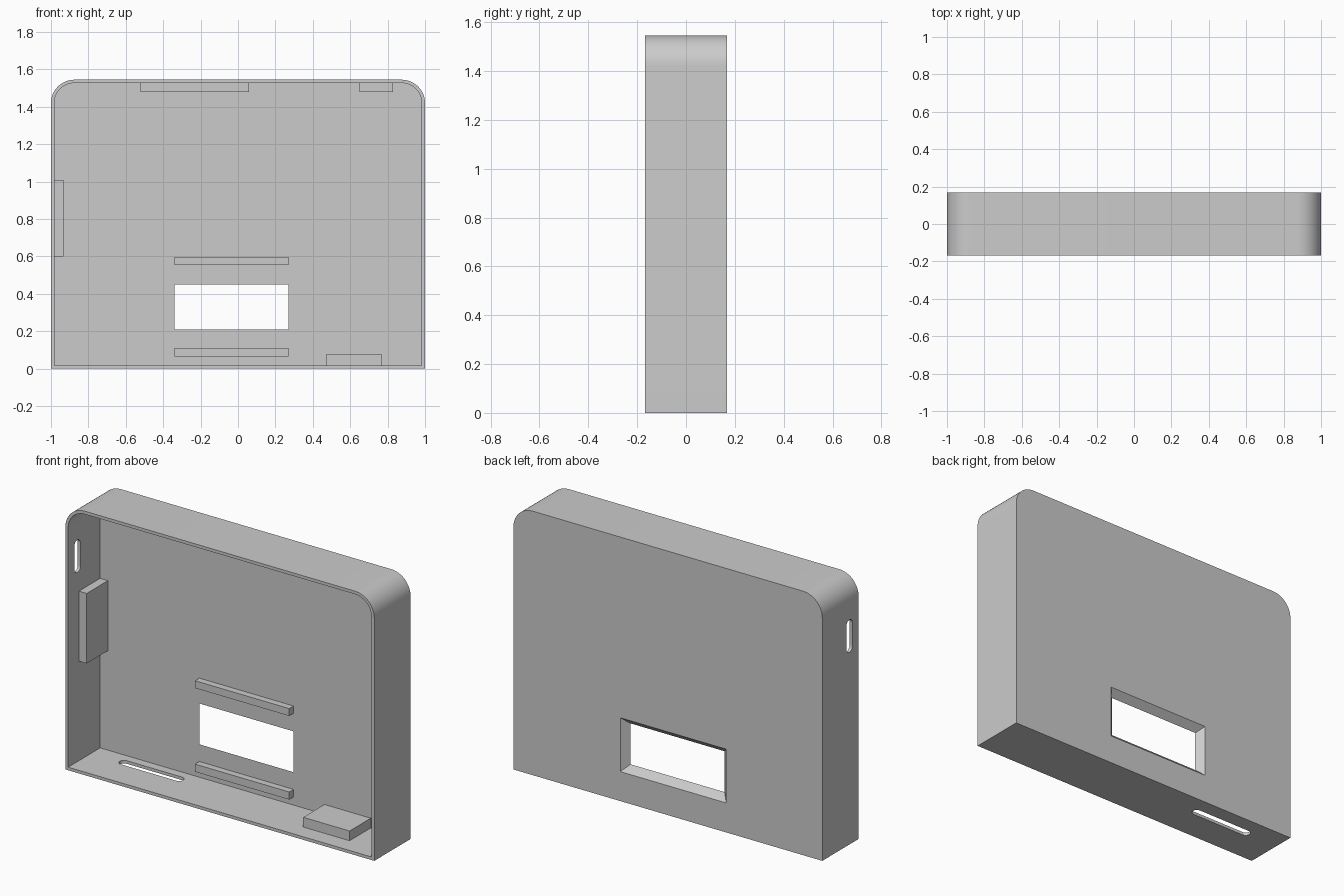
import bpy, bmesh, math
from mathutils import Vector

if "Cube" in bpy.data.objects:
    bpy.data.objects.remove(bpy.data.objects["Cube"])

HEIGHT, HALF_DEPTH, WALL, PANEL = 1.545, 0.168, 0.018, 0.04
RADIUS = 0.125
INNER_BACK = HALF_DEPTH - PANEL

grey = bpy.data.materials.new("plain grey")
grey.use_nodes = True
grey.diffuse_color = (0.6, 0.6, 0.6, 1)
grey.node_tree.nodes["Principled BSDF"].inputs["Base Color"].default_value = (0.6, 0.6, 0.6, 1)


def outline(u0, u1, v0, v1, r_low=0, r_high=0, steps=12):
    """Rectangle outline with its lower and upper corners rounded."""
    pts = []
    for i, (u, v, su, sv, r) in enumerate([(u1, v1, -1, -1, r_high), (u0, v1, 1, -1, r_high),
                                           (u0, v0, 1, 1, r_low), (u1, v0, -1, 1, r_low)]):
        for k in range(steps + 1 if r else 1):
            a = math.pi / 2 * (i + k / steps)
            pts.append((u + r * (su + math.cos(a)), v + r * (sv + math.sin(a))))
    return pts


def loft(name, first, second):
    """Closed solid between two matching loops of points."""
    bm = bmesh.new()
    a = [bm.verts.new(p) for p in first]
    b = [bm.verts.new(p) for p in second]
    bm.faces.new(a)
    bm.faces.new(b[::-1])
    for i in range(len(a)):
        j = (i + 1) % len(a)
        bm.faces.new((a[j], a[i], b[i], b[j]))
    bmesh.ops.recalc_face_normals(bm, faces=bm.faces)
    mesh = bpy.data.meshes.new(name)
    bm.to_mesh(mesh)
    bm.free()
    mesh.materials.append(grey)
    obj = bpy.data.objects.new(name, mesh)
    bpy.context.collection.objects.link(obj)
    return obj


def prism(name, points, axis, start, end):
    """Extrude a 2D outline along one axis."""
    def place(p, d):
        q = list(p)
        q.insert("xyz".index(axis), d)
        return Vector(q)
    return loft(name, [place(p, start) for p in points], [place(p, end) for p in points])


def box(name, x0, x1, z0, z1, y0):
    """Block standing on the inside of the back panel."""
    return prism(name, outline(x0, x1, z0, z1), "y", y0, INNER_BACK + 0.005)


# Outer case and the cavity that opens to the front
case = prism("case_shell", outline(-1, 1, 0, HEIGHT, 0, RADIUS), "y", -HALF_DEPTH, HALF_DEPTH)
cavity = prism("cavity_cutter",
               outline(-1 + WALL, 1 - WALL, WALL, HEIGHT - WALL, 0, RADIUS - WALL),
               "y", -HALF_DEPTH - 0.1, INNER_BACK)

# Window that widens towards the back
def window_loop(grow, y):
    return [(x, y, z) for x, z in outline(-0.34 - grow, 0.27 + grow, 0.21 - grow, 0.45 + grow)]

window = loft("window_cutter", window_loop(-0.01, INNER_BACK - 0.01),
              window_loop(0.047, HALF_DEPTH + 0.01))

# Rounded slots through the right wall and the floor
side_slot = prism("side_slot_cutter", outline(-0.11, -0.055, 1.125, 1.315, 0.027, 0.027),
                  "x", -1.1, -0.95)
floor_slot = prism("floor_slot_cutter", outline(-0.8, -0.39, 0.022, 0.077, 0.027, 0.027),
                   "z", -0.1, 0.05)

bpy.context.view_layer.objects.active = case
for cutter in (cavity, window, side_slot, floor_slot):
    cutter.hide_render = True
    mod = case.modifiers.new(cutter.name, "BOOLEAN")
    mod.operation, mod.solver, mod.object = "DIFFERENCE", "EXACT", cutter
    bpy.ops.object.modifier_apply(modifier=mod.name)
    bpy.data.objects.remove(cutter)

bpy.ops.object.select_all(action="DESELECT")
case.select_set(True)
bpy.ops.object.shade_smooth_by_angle(angle=math.radians(30))

# Mounting blocks along the inner walls
FRONT = -0.068
SINK = WALL - 0.005
box("right_wall_block", -1 + SINK, -0.932, 0.6, 1.01, FRONT)
box("top_long_block", -0.52, 0.06, 1.48, HEIGHT - SINK, FRONT)
box("top_short_block", 0.65, 0.83, 1.48, HEIGHT - SINK, FRONT)
box("floor_block", 0.47, 0.77, SINK, 0.075, FRONT)

# Ribs above and below the window
box("upper_rib", -0.34, 0.27, 0.555, 0.598, INNER_BACK - 0.04)
box("lower_rib", -0.34, 0.27, 0.065, 0.11, INNER_BACK - 0.04)
